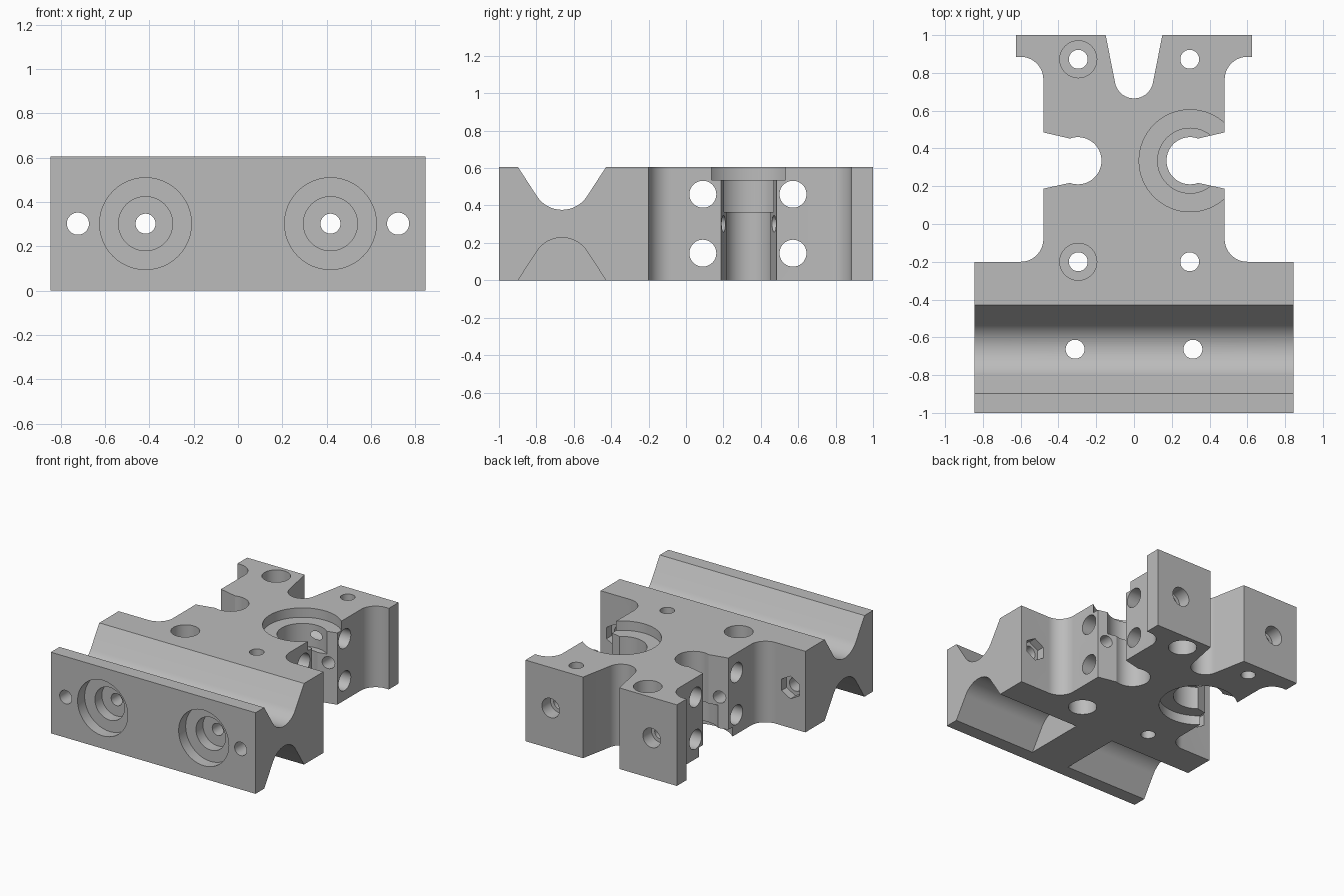
import bpy, bmesh
from math import sin, cos, tan, pi, radians
from mathutils import Matrix, Vector

if "Cube" in bpy.data.objects:
    bpy.data.objects.remove(bpy.data.objects["Cube"], do_unlink=True)

H = 0.605   # block thickness
MID = H / 2

grey = bpy.data.materials.new("machined_grey")
grey.use_nodes = True
grey.diffuse_color = (0.5, 0.5, 0.5, 1)
grey.node_tree.nodes["Principled BSDF"].inputs["Base Color"].default_value = (0.5, 0.5, 0.5, 1)

# Local profile axes (u, v) and extrusion direction w for each world axis
FRAMES = {"x": ((0, 1, 0), (0, 0, 1), (1, 0, 0)),
          "y": ((0, 0, 1), (1, 0, 0), (0, 1, 0)),
          "z": ((1, 0, 0), (0, 1, 0), (0, 0, 1))}


def arc(cx, cy, r, a0, a1, n=16):
    return [(cx + r * cos(radians(a0 + (a1 - a0) * i / n)),
             cy + r * sin(radians(a0 + (a1 - a0) * i / n))) for i in range(n + 1)]


def prism(name, pts, axis, lo, hi):
    """Extrude a closed profile along an axis."""
    u, v, w = (Vector(a) for a in FRAMES[axis])
    bm = bmesh.new()
    face = bm.faces.new([bm.verts.new(u * p + v * q + w * lo) for p, q in pts])
    ext = bmesh.ops.extrude_face_region(bm, geom=[face])
    bmesh.ops.translate(bm, vec=w * (hi - lo),
                        verts=[g for g in ext["geom"] if isinstance(g, bmesh.types.BMVert)])
    bmesh.ops.recalc_face_normals(bm, faces=bm.faces)
    mesh = bpy.data.meshes.new(name)
    bm.to_mesh(mesh)
    bm.free()
    mesh.materials.append(grey)
    ob = bpy.data.objects.new(name, mesh)
    bpy.context.scene.collection.objects.link(ob)
    return ob


# Block outline, right half from the front centre round to the back slot
right = [(0.845, -1), (0.845, -0.2)]
right += arc(0.6, -0.08, 0.12, 270, 180)
right += [(0.48, 0.187)]
right += arc(0.297, 0.335, 0.125, -70, -290, 32)
right += [(0.48, 0.485)]
right += arc(0.6, 0.765, 0.12, 180, 90)
right += [(0.625, 0.885), (0.625, 1), (0.15, 1)]
right += arc(0, 0.767, 0.102, -10, -90)
left = [(-x, y) for x, y in reversed(right[:-1])]
block = prism("mounting_block", right + left, "z", 0, H)

cutters = []


def cut(pts, axis, lo, hi):
    ob = prism("cutter", pts, axis, lo, hi)
    ob.hide_render = True
    cutters.append(ob)


def bore(axis, u, v, r, lo, hi, n=48):
    cut(arc(u, v, r, 0, 360 - 360 / n, n - 1), axis, lo, hi)


# Rounded V grooves: full length on top, interrupted by a bridge underneath
slope, half, yc = radians(57), 0.235, -0.663
apex = H - half * tan(slope)
R = 0.16
floor = apex + R / cos(slope)
lip = 0.1
wide = half + lip / tan(slope)
groove = [(yc - wide, H + lip)] + arc(yc, floor, R, 180 + 33, 360 - 33, 24) + [(yc + wide, H + lip)]
under = [(y, H - z) for y, z in groove]
cut(groove, "x", -1, 1)
cut(under, "x", 0.16, 1)
cut(under, "x", -1, -0.16)

for s in (-1, 1):
    # Bearing seats: open upward on one side, downward on the other
    for r, depth in ((0.27, 0.07), (0.172, 0.24)):
        lo, hi = (H - depth, H + 0.1) if s > 0 else (-0.1, depth)
        bore("z", s * 0.297, 0.335, r, lo, hi, 64)
    # Vertical screw holes with opposed head recesses
    for y in (-0.2, 0.872):
        bore("z", s * 0.295, y, 0.05, -0.1, H + 0.1)
        lo, hi = (H - 0.2, H + 0.1) if s < 0 else (-0.1, 0.2)
        bore("z", s * 0.295, y, 0.098, lo, hi)
    bore("z", s * 0.312, yc, 0.05, -0.1, H + 0.1)
    # Long bores with stepped front recesses and wider back mouths
    x = s * 0.417
    bore("y", MID, x, 0.045, -1.1, 1.1)
    bore("y", MID, x, 0.207, -1.1, -0.917)
    bore("y", MID, x, 0.122, -1.1, -0.835)
    bore("y", MID, x, 0.072, 0.9, 1.1)
    # Outer front bolts with hexagonal nut pockets behind
    bore("y", MID, s * 0.722, 0.05, -1.1, 0)
    bore("y", MID, s * 0.722, 0.085, -0.26, -0.1, 6)

# Cross holes through the neck
for y in (0.09, 0.572):
    for z in (0.145, 0.46):
        bore("x", y, z, 0.072, -1, 1)

bpy.ops.object.select_all(action="DESELECT")
bpy.context.view_layer.objects.active = block
block.select_set(True)
for c in cutters:
    m = block.modifiers.new("cut", "BOOLEAN")
    m.operation, m.solver, m.object = "DIFFERENCE", "EXACT", c
    bpy.ops.object.modifier_apply(modifier=m.name)
for c in cutters:
    bpy.data.objects.remove(c, do_unlink=True)

bpy.ops.object.shade_smooth_by_angle(angle=radians(25))
